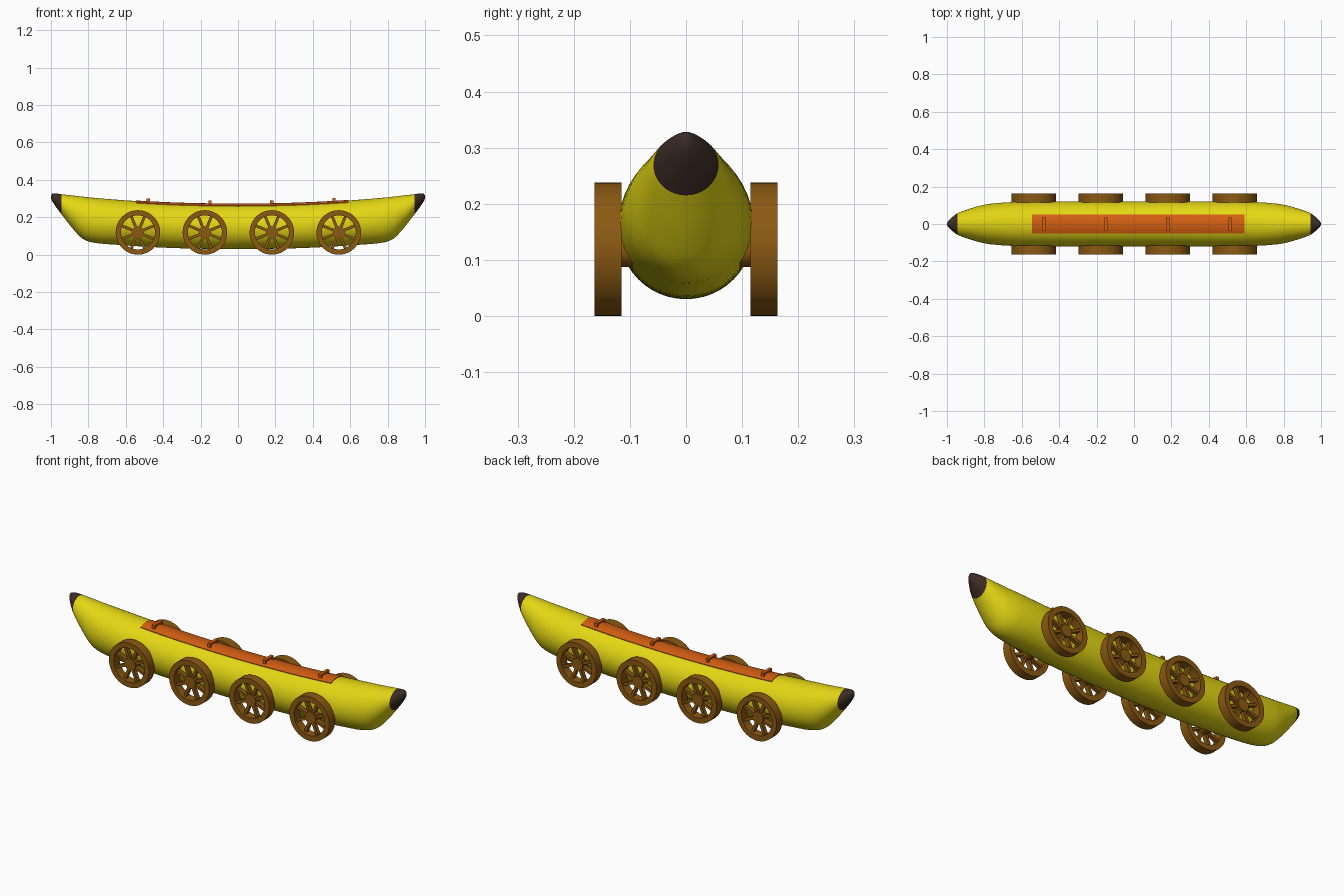
import bpy, bmesh, math
from mathutils import Matrix, Vector

if "Cube" in bpy.data.objects:
    bpy.data.objects.remove(bpy.data.objects["Cube"])


def material(name, rgb):
    m = bpy.data.materials.new(name)
    m.diffuse_color = (*rgb, 1)
    m.use_nodes = True
    m.node_tree.nodes["Principled BSDF"].inputs["Base Color"].default_value = m.diffuse_color
    return m


YELLOW = material("banana yellow", (0.78, 0.68, 0.007))
DARK = material("dark tip brown", (0.045, 0.024, 0.018))
WOOD = material("wheel brown", (0.26, 0.10, 0.006))
ORANGE = material("orange", (0.66, 0.115, 0.006))


def finish(name, bm, mats, smooth=True):
    bmesh.ops.recalc_face_normals(bm, faces=bm.faces)
    me = bpy.data.meshes.new(name)
    bm.to_mesh(me)
    bm.free()
    for m in mats:
        me.materials.append(m)
    ob = bpy.data.objects.new(name, me)
    bpy.context.collection.objects.link(ob)
    if smooth:
        bpy.ops.object.select_all(action='DESELECT')
        ob.select_set(True)
        bpy.context.view_layer.objects.active = ob
        bpy.ops.object.shade_smooth_by_angle(angle=math.radians(35))
    return ob


def add_box(bm, centre, size, rot=Matrix()):
    bmesh.ops.create_cube(bm, size=1, matrix=rot @ Matrix.Translation(centre) @ Matrix.Diagonal((*size, 1)))


# Hull half profile: x, top z, bottom z, half width
STATIONS = [
    (0, .270, .030, .120), (.3, .275, .034, .120), (.5, .284, .043, .120),
    (.65, .294, .053, .117), (.77, .304, .064, .108), (.83, .310, .085, .096),
    (.88, .316, .135, .081), (.943, .323, .215, .058), (.975, .328, .258, .034),
    (.993, .326, .285, .016), (1.0, .316, .300, .004)]


def section(x):
    """Interpolated top, bottom and half width at x."""
    x = abs(x)
    for i in range(len(STATIONS) - 1):
        if x <= STATIONS[i + 1][0]:
            break
    a, b = STATIONS[i], STATIONS[i + 1]
    p = STATIONS[i - 1] if i else (-b[0], *b[1:])
    n = STATIONS[min(i + 2, len(STATIONS) - 1)]
    h = b[0] - a[0]
    t = (x - a[0]) / h
    out = []
    for k in (1, 2, 3):
        ma = (b[k] - p[k]) / (b[0] - p[0]) * h
        mb = (n[k] - a[k]) / (n[0] - a[0]) * h
        out.append((2*t**3 - 3*t*t + 1) * a[k] + (t**3 - 2*t*t + t) * ma
                   + (3*t*t - 2*t**3) * b[k] + (t**3 - t*t) * mb)
    return out


# Banana hull with dark tips
half = []
for a, b in zip(STATIONS, STATIONS[1:]):
    half += [a[0] + (b[0] - a[0]) * j / 4 for j in range(4)]
half.append(1.0)
xs = [-x for x in reversed(half[1:])] + half
N = 48
bm = bmesh.new()
rings = []
for x in xs:
    top, bot, w = section(x)
    rings.append([bm.verts.new((x, w * math.cos(2*math.pi*k/N),
                                (top + bot) / 2 + (top - bot) / 2 * math.sin(2*math.pi*k/N)))
                  for k in range(N)])
for r, s in zip(rings, rings[1:]):
    for k in range(N):
        f = bm.faces.new((r[k], r[(k+1) % N], s[(k+1) % N], s[k]))
        f.material_index = int(abs(f.calc_center_median().x) > .943)
for r in (rings[0], rings[-1]):
    bm.faces.new(r).material_index = 1
finish("banana_hull", bm, [YELLOW, DARK])

# Thin orange deck strip following the top of the hull
X0, X1, DECK_W = -.545, .59, .05
bm = bmesh.new()
rows = []
for i in range(33):
    x = X0 + (X1 - X0) * i / 32
    top, bot, w = section(x)
    row = []
    for lift in (.003, -.004):
        for j in range(9):
            y = DECK_W * (j / 4 - 1) * (1 if lift > 0 else -1)
            z = (top + bot) / 2 + (top - bot) / 2 * math.sqrt(1 - (y / w)**2)
            row.append(bm.verts.new((x, y, z + lift)))
    rows.append(row)
for r, s in zip(rows, rows[1:]):
    for k in range(18):
        bm.faces.new((r[k], r[(k+1) % 18], s[(k+1) % 18], s[k]))
bm.faces.new(rows[0])
bm.faces.new(rows[-1])
finish("deck_strip", bm, [ORANGE])

# Staple-shaped handles on the deck
for i, x in enumerate((-.48, -.15, .18, .513)):
    z = section(x)[0]
    bm = bmesh.new()
    add_box(bm, (x, 0, z + .014), (.017, .068, .009))
    for s in (-1, 1):
        add_box(bm, (x, s * .0295, z + .003), (.017, .009, .025))
    finish(f"handle_{i+1}", bm, [ORANGE], False)

# Spoked wheels
R, R_IN, HUB, Y_IN, Y_OUT = .119, .091, .032, .115, .163


def wheel(name, x, side):
    bm = bmesh.new()
    seg = 48
    prof = [(R, Y_IN), (R, Y_OUT), (R_IN, Y_OUT), (R_IN, Y_IN)]
    loops = [[bm.verts.new((r * math.cos(2*math.pi*k/seg), y, r * math.sin(2*math.pi*k/seg)))
              for r, y in prof] for k in range(seg)]
    for k in range(seg):
        a, b = loops[k], loops[(k+1) % seg]
        for j in range(4):
            bm.faces.new((a[j], a[(j+1) % 4], b[(j+1) % 4], b[j]))
    # hub, reaching into the hull
    bmesh.ops.create_cone(bm, cap_ends=True, segments=24, radius1=HUB, radius2=HUB, depth=.06,
                          matrix=Matrix.Translation((0, .125, 0)) @ Matrix.Rotation(math.pi/2, 4, 'X'))
    # eight spokes
    for k in range(8):
        add_box(bm, ((HUB + R_IN) / 2, .139, 0), (R_IN - HUB + .014, .022, .015),
                Matrix.Rotation(math.pi/8 + k * math.pi/4, 4, 'Y'))
    bmesh.ops.transform(bm, matrix=Matrix.Translation((x, 0, R)) @ Matrix.Diagonal((1, side, 1, 1)),
                        verts=bm.verts)
    finish(name, bm, [WOOD])


for i, x in enumerate((-.535, -.177, .181, .539)):
    wheel(f"front_wheel_{i+1}", x, -1)
    wheel(f"back_wheel_{i+1}", x, 1)
